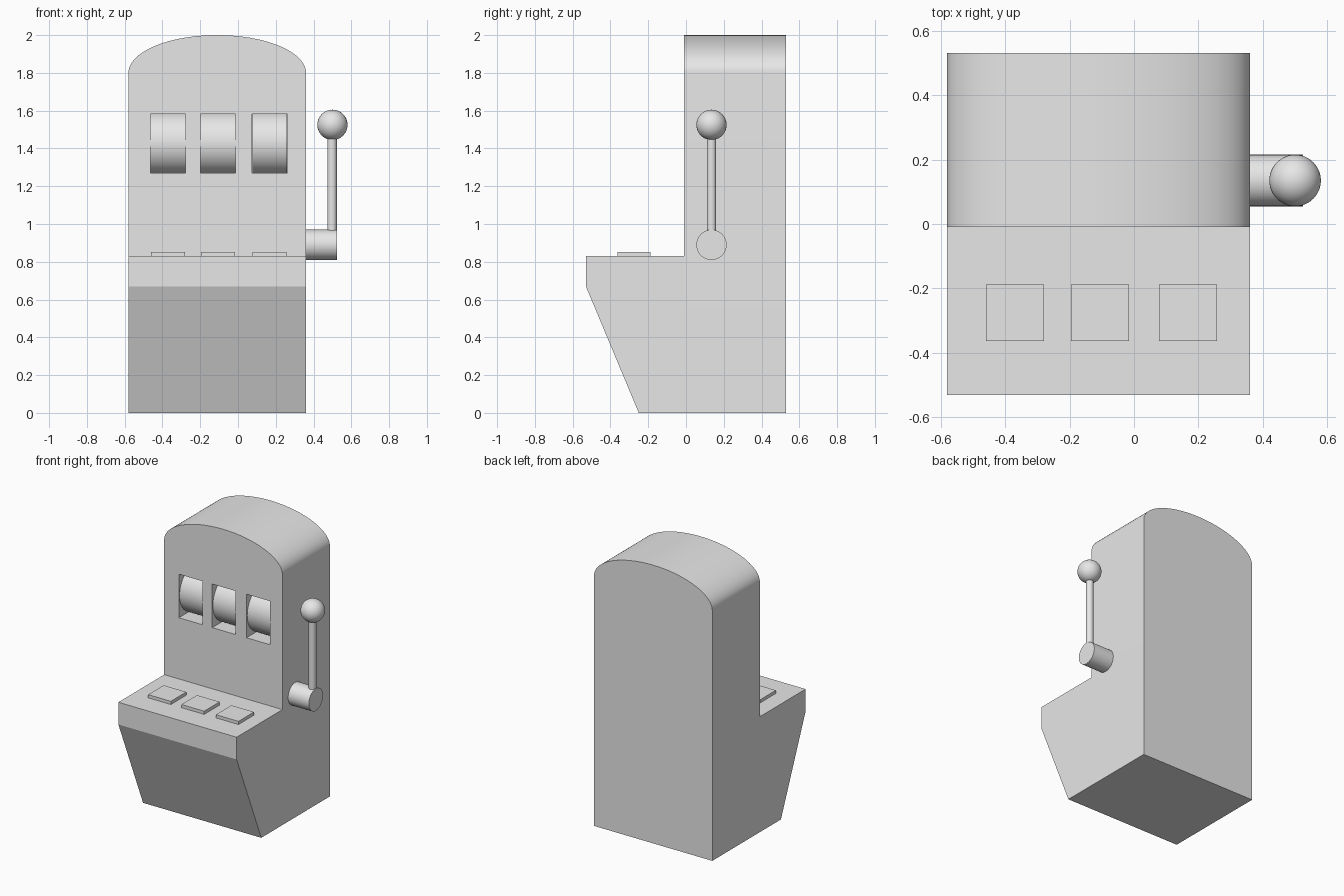
import bpy, bmesh, math
from mathutils import Matrix, Vector

cube = bpy.data.objects.get("Cube")
if cube:
    bpy.data.objects.remove(cube, do_unlink=True)

grey = bpy.data.materials.new("plain grey")
grey.use_nodes = True
COLOUR = (0.8, 0.8, 0.8, 1)
grey.diffuse_color = COLOUR
grey.node_tree.nodes["Principled BSDF"].inputs["Base Color"].default_value = COLOUR

LEFT, RIGHT = -0.58, 0.36
MID, HALF = (LEFT + RIGHT) / 2, (RIGHT - LEFT) / 2
FRONT, BACK = -0.01, 0.53
COLUMNS = (-0.37, -0.105, 0.168)


def finish(name, bm, smooth=False):
    bmesh.ops.recalc_face_normals(bm, faces=bm.faces)
    mesh = bpy.data.meshes.new(name)
    bm.to_mesh(mesh)
    bm.free()
    mesh.materials.append(grey)
    obj = bpy.data.objects.new(name, mesh)
    bpy.context.collection.objects.link(obj)
    if smooth:
        smooth_shade(obj)
    return obj


def smooth_shade(obj):
    bpy.ops.object.select_all(action="DESELECT")
    obj.select_set(True)
    bpy.context.view_layer.objects.active = obj
    bpy.ops.object.shade_smooth_by_angle(angle=math.radians(35))


def prism(name, points, offset):
    bm = bmesh.new()
    face = bm.faces.new([bm.verts.new(p) for p in points])
    out = bmesh.ops.extrude_face_region(bm, geom=[face])
    verts = [v for v in out["geom"] if isinstance(v, bmesh.types.BMVert)]
    bmesh.ops.translate(bm, verts=verts, vec=offset)
    return finish(name, bm)


def box(name, low, high):
    low, high = Vector(low), Vector(high)
    bm = bmesh.new()
    bmesh.ops.create_cube(bm, size=1, matrix=Matrix.Translation((low + high) / 2)
                          @ Matrix.Diagonal((*(high - low), 1)))
    return finish(name, bm)


def cylinder(name, start, end, radius):
    start, end = Vector(start), Vector(end)
    axis = end - start
    bm = bmesh.new()
    bmesh.ops.create_cone(bm, cap_ends=True, segments=64, radius1=radius, radius2=radius,
                          depth=axis.length, matrix=Matrix.Translation((start + end) / 2)
                          @ axis.to_track_quat("Z", "Y").to_matrix().to_4x4())
    return finish(name, bm, smooth=True)


# Tall cabinet with an elliptical arched top
arch = [(MID + HALF * math.cos(a), FRONT, 1.8 + 0.2 * math.sin(a))
        for a in (math.pi * i / 64 for i in range(65))]
cabinet = prism("cabinet", [(LEFT, FRONT, 0), (RIGHT, FRONT, 0)] + arch,
                (0, BACK - FRONT, 0))

# Slanted base with the button shelf
profile = [(FRONT, 0), (-0.25, 0), (-0.53, 0.67), (-0.53, 0.83), (FRONT, 0.83)]
prism("base", [(LEFT, y, z) for y, z in profile], (RIGHT - LEFT, 0, 0))

# Reel windows, reels and push buttons
for x, side in zip(COLUMNS, ("right", "middle", "left")):
    cutter = box(side + "_window_cutter", (x - 0.093, -0.1, 1.27), (x + 0.093, 0.17, 1.583))
    cutter.hide_render = True
    cutter.hide_set(True)
    cut = cabinet.modifiers.new(side + "_window", "BOOLEAN")
    cut.operation = "DIFFERENCE"
    cut.solver = "EXACT"
    cut.object = cutter
    cylinder(side + "_reel", (x - 0.0925, 0.165, 1.427), (x + 0.0925, 0.165, 1.427), 0.168)
    box(side + "_button", (x - 0.09, -0.363, 0.825), (x + 0.09, -0.187, 0.853))

# Bake the windows, then remove the cutters
bpy.context.view_layer.update()
cut_mesh = bpy.data.meshes.new_from_object(
    cabinet.evaluated_get(bpy.context.evaluated_depsgraph_get()))
cabinet.modifiers.clear()
cabinet.data = cut_mesh
for obj in [o for o in bpy.data.objects if o.name.endswith("_window_cutter")]:
    bpy.data.objects.remove(obj, do_unlink=True)
smooth_shade(cabinet)

# Side lever
LEVER_X, LEVER_Y = 0.498, 0.135
cylinder("lever_hub", (0.35, LEVER_Y, 0.89), (0.525, LEVER_Y, 0.89), 0.08)
cylinder("lever_rod", (LEVER_X, LEVER_Y, 0.9), (LEVER_X, LEVER_Y, 1.5), 0.025)
bm = bmesh.new()
bmesh.ops.create_uvsphere(bm, u_segments=48, v_segments=24, radius=0.08,
                          matrix=Matrix.Translation((LEVER_X + 0.002, LEVER_Y, 1.525)))
finish("lever_knob", bm, smooth=True)
